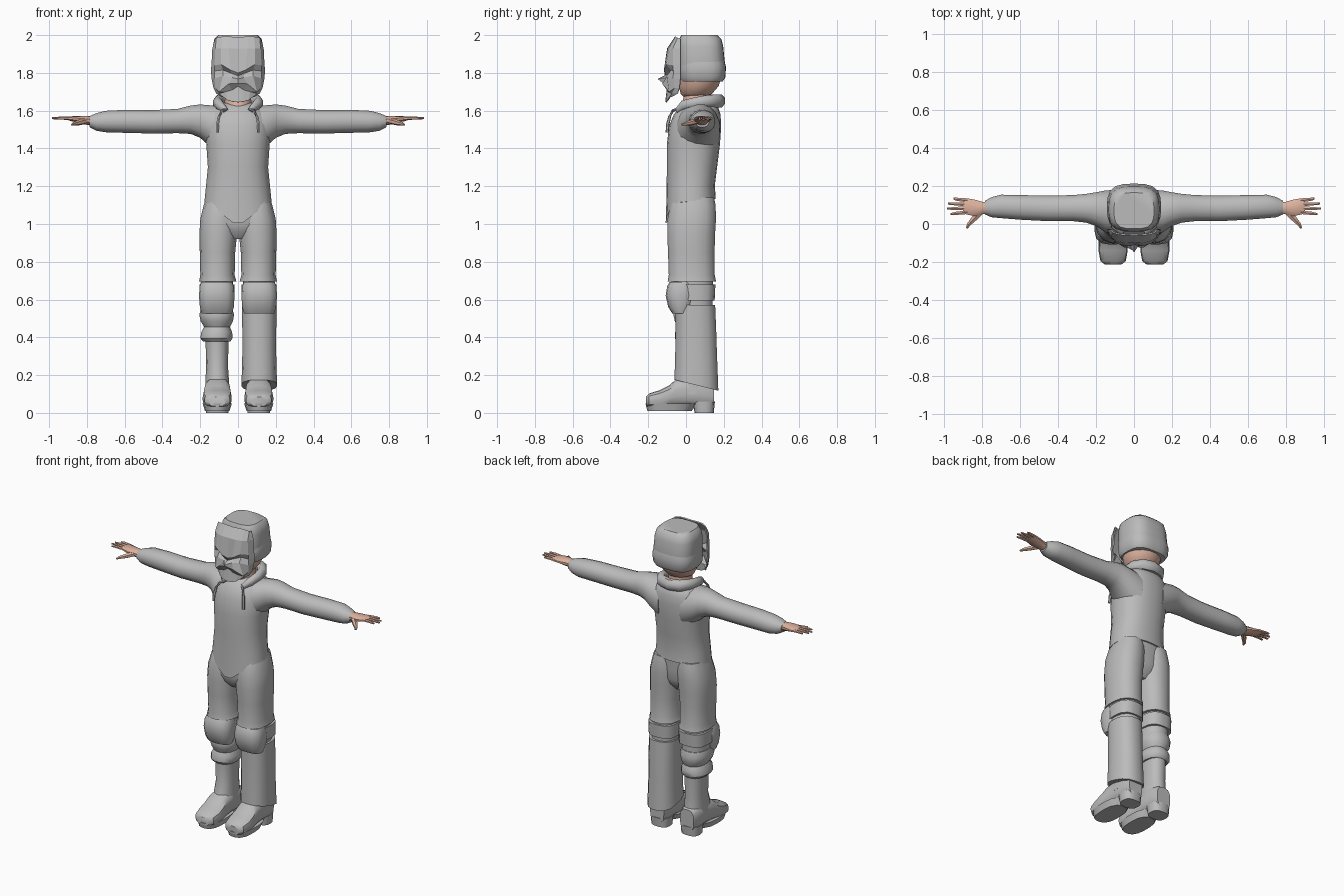
import bpy, bmesh, math
from mathutils import Vector


def material(name, rgb):
    m = bpy.data.materials.new(name)
    m.diffuse_color = (*rgb, 1)
    return m


GREY = material("cloth_grey", (0.5, 0.5, 0.5))
SKIN = material("skin", (0.72, 0.44, 0.34))


def finish(name, bm, mat, angle=40):
    bmesh.ops.recalc_face_normals(bm, faces=bm.faces)
    me = bpy.data.meshes.new(name)
    bm.to_mesh(me)
    bm.free()
    ob = bpy.data.objects.new(name, me)
    bpy.context.collection.objects.link(ob)
    me.materials.append(mat)
    if angle:
        bpy.ops.object.select_all(action='DESELECT')
        ob.select_set(True)
        bpy.context.view_layer.objects.active = ob
        bpy.ops.object.shade_smooth_by_angle(angle=math.radians(angle))
    return ob


def skin_rings(bm, rings):
    vs = [[bm.verts.new(p) for p in r] for r in rings]
    n = len(vs[0])
    for a, b in zip(vs, vs[1:]):
        for i in range(n):
            j = (i + 1) % n
            bm.faces.new((a[i], a[j], b[j], b[i]))
    bm.faces.new(vs[0])
    bm.faces.new(vs[-1])


def loft(name, rings, mat=GREY, axis="z", s=1, n=16, e=2.4, warp=None, angle=40):
    """Rings are (position on axis, min, max, min, max) of the cross-section."""
    out = []
    for t, a0, a1, b0, b1 in rings:
        ring = []
        for i in range(n):
            u = 2 * math.pi * (i + 0.5) / n
            c, d = math.cos(u), math.sin(u)
            k = (abs(c) ** e + abs(d) ** e) ** (-1 / e)
            a = (a0 + a1) / 2 + (a1 - a0) / 2 * c * k
            b = (b0 + b1) / 2 + (b1 - b0) / 2 * d * k
            p = Vector({"z": (a, b, t), "x": (t, a, b), "y": (a, t, b)}[axis])
            if warp:
                p.z += warp(p)
            p.x *= s
            ring.append(p)
        out.append(ring)
    bm = bmesh.new()
    skin_rings(bm, out)
    return finish(name, bm, mat, angle)


def tube(name, pts, radii, mat=GREY, s=1, n=8, flat=1.0):
    """Round tube along points; flat scales its height."""
    pts = [Vector(p) for p in pts]
    out = []
    for i, p in enumerate(pts):
        d = (pts[min(i + 1, len(pts) - 1)] - pts[max(i - 1, 0)]).normalized()
        ref = Vector((0, 0, 1)) if abs(d.z) < 0.85 else Vector((0, 1, 0))
        side = d.cross(ref).normalized()
        up = side.cross(d)
        ring = []
        for k in range(n):
            u = 2 * math.pi * (k + 0.5) / n
            q = p + radii[i] * (side * math.cos(u) + up * math.sin(u) * flat)
            ring.append((q.x * s, q.y, q.z))
        out.append(ring)
    bm = bmesh.new()
    skin_rings(bm, out)
    return finish(name, bm, mat, 50)


# Sweatshirt: hem dips to a point at the front
def hem(p):
    fade = max(0, (1.25 - p.z) / 0.13)
    dip = 0.12 * max(0, 1 - abs(p.x) / 0.16) if p.y < 0.02 else 0
    return fade * (0.1 * (p.y - 0.02) - dip)


loft("sweatshirt", [
    (1.12, -.178, .178, -.108, .158), (1.2, -.17, .17, -.103, .153),
    (1.3, -.16, .16, -.102, .165), (1.42, -.168, .168, -.102, .18),
    (1.52, -.175, .175, -.09, .187), (1.58, -.165, .165, -.065, .183),
    (1.62, -.13, .13, -.03, .17), (1.64, -.09, .09, 0, .15)], n=24, warp=hem)

# Hips
loft("hips", [
    (.92, -.06, .06, -.05, .09), (.96, -.13, .13, -.085, .125), (1.0, -.18, .18, -.095, .14),
    (1.07, -.185, .185, -.1, .145), (1.15, -.17, .17, -.095, .15)], n=24)

# Head, neck and helmet
loft("head", [
    (1.67, -.05, .05, -.01, .1), (1.69, -.085, .085, -.03, .14), (1.73, -.11, .11, -.04, .175),
    (1.78, -.125, .125, -.04, .19), (1.85, -.125, .125, -.035, .19)], SKIN, e=2)
loft("neck", [
    (1.57, -.085, .085, -.045, .14), (1.61, -.075, .075, -.025, .135),
    (1.7, -.068, .068, -.01, .13)], SKIN, e=2)
loft("helmet", [
    (1.78, -.13, .13, -.035, .2), (1.86, -.137, .137, -.04, .205), (1.94, -.133, .133, -.04, .197),
    (1.98, -.125, .125, -.035, .187), (2.0, -.105, .105, -.025, .165)], n=24, e=3.2)
loft("helmet_band", [
    (1.755, -.125, .125, -.025, .195), (1.775, -.138, .138, -.035, .208),
    (1.83, -.142, .142, -.037, .212), (1.86, -.136, .136, -.033, .205)], n=24, e=3.2)

# Faceted mask: half rows from centre to edge, mirrored
MASK = [
    [(0, -.06, 1.99), (.05, -.058, 1.992), (.085, -.055, 1.992), (.115, -.045, 1.985), (.122, -.03, 1.98)],
    [(0, -.1, 1.93), (.05, -.098, 1.93), (.09, -.09, 1.93), (.12, -.07, 1.93), (.136, -.03, 1.93)],
    [(0, -.11, 1.80), (.04, -.117, 1.815), (.09, -.104, 1.845), (.125, -.07, 1.84), (.14, -.03, 1.85)],
    [(0, -.112, 1.785), (.035, -.09, 1.798), (.08, -.08, 1.815), (.125, -.067, 1.81), (.143, -.03, 1.81)],
    [(0, -.15, 1.768), (.03, -.105, 1.775), (.08, -.102, 1.785), (.125, -.068, 1.77), (.14, -.03, 1.77)],
    [(0, -.12, 1.745), (.05, -.125, 1.742), (.1, -.09, 1.70), (.12, -.06, 1.72), (.13, -.035, 1.72)],
    [(0, -.1, 1.73), (.03, -.1, 1.71), (.065, -.095, 1.7), (.1, -.075, 1.69), (.115, -.045, 1.69)],
    [(0, -.11, 1.645), (.03, -.108, 1.648), (.055, -.1, 1.655), (.075, -.09, 1.67), (.09, -.07, 1.675)]]
bm = bmesh.new()
grid = [[bm.verts.new((-x, y, z)) for x, y, z in r[:0:-1]] + [bm.verts.new(p) for p in r] for r in MASK]
for a, b in zip(grid, grid[1:]):
    for i in range(8):
        bm.faces.new((a[i], b[i], b[i + 1], a[i + 1]))
mask = finish("mask", bm, GREY, 0)
thick = mask.modifiers.new("thickness", 'SOLIDIFY')
thick.thickness = 0.008
thick.offset = -1

# Hood lying around the neck
half = [(.065, -.045, 1.6), (.098, -.01, 1.63), (.108, .05, 1.642), (.1, .11, 1.65), (.065, .16, 1.652)]
path = half + [(0, .178, 1.652)] + [(-x, y, z) for x, y, z in half[::-1]]
tube("hood", path, [.014, .024, .027, .03, .032, .032, .032, .03, .027, .024, .014], flat=1.15)

for s, side in ((1, "left"), (-1, "right")):
    # Sleeve
    loft("sleeve_" + side, [
        (.08, -.06, .182, 1.36, 1.625), (.15, -.045, .178, 1.41, 1.63), (.2, -.012, .168, 1.455, 1.634),
        (.25, .006, .16, 1.476, 1.628), (.32, .014, .153, 1.48, 1.61), (.45, .014, .15, 1.478, 1.604),
        (.6, .022, .153, 1.482, 1.605), (.7, .03, .155, 1.485, 1.6), (.75, .035, .142, 1.493, 1.587),
        (.785, .05, .122, 1.512, 1.572)], axis="x", s=s, e=2.2)
    # Hand
    loft("palm_" + side, [
        (.76, .055, .115, 1.52, 1.57), (.8, .05, .118, 1.525, 1.573), (.84, .04, .13, 1.535, 1.572),
        (.885, .05, .137, 1.545, 1.57), (.9, .055, .135, 1.55, 1.565)], SKIN, "x", s, n=10)
    for name, y0, y1, tip in (("index", .062, .052, .965), ("middle", .083, .081, .985),
                              ("ring", .104, .107, .978), ("little", .125, .134, .95)):
        tube(f"{name}_finger_{side}", [(.875, y0, 1.558), (.93, (y0 + y1) / 2, 1.561), (tip, y1, 1.56)],
             [.011, .010, .006], SKIN, s, 6, .85)
    tube("thumb_" + side, [(.81, .06, 1.545), (.845, .025, 1.536), (.87, -.002, 1.53), (.88, -.022, 1.526)],
         [.018, .016, .011, .006], SKIN, s, 6, .9)
    # Hood string
    tube("hood_string_" + side, [(.065, -.05, 1.607), (.085, -.07, 1.6), (.1, -.086, 1.57), (.108, -.096, 1.53),
                                 (.11, -.1, 1.485)], [.007, .008, .008, .009, .008], GREY, s, 6)
    # Upper trouser leg
    loft("trouser_thigh_" + side, [
        (.695, .008, .207, -.098, .16), (.73, .017, .2, -.092, .153), (.85, .014, .203, -.096, .152),
        (.95, .004, .205, -.1, .155), (1.03, 0, .2, -.098, .16), (1.1, .002, .182, -.085, .157),
        (1.14, .01, .17, -.07, .15)], s=s, e=2.5)
    # Knee, pad and strap
    loft("knee_" + side, [(.5, .03, .19, -.05, .14), (.72, .025, .195, -.08, .145)], s=s)
    loft("knee_pad_" + side, [
        (.525, .032, .192, -.072, .02), (.56, .022, .202, -.094, .04), (.62, .018, .207, -.108, .055),
        (.67, .022, .203, -.1, .055), (.692, .03, .195, -.088, .045)], s=s, e=3)
    loft("knee_strap_" + side, [(.595, .018, .204, -.05, .152), (.68, .018, .204, -.05, .156)], s=s, e=3)
    # Boot: shaft, foot, sole and heel
    loft("boot_shaft_" + side, [
        (.1, .045, .175, -.07, .145), (.18, .048, .172, -.055, .135), (.24, .052, .17, -.035, .13),
        (.4, .05, .172, -.04, .135)], s=s)
    loft("boot_foot_" + side, [
        (-.212, .065, .155, .035, .085), (-.195, .043, .177, .03, .103), (-.14, .033, .187, .03, .12),
        (-.09, .036, .184, .03, .145), (-.05, .04, .178, .03, .18), (.02, .045, .174, .035, .19),
        (.1, .045, .174, .03, .19), (.148, .06, .16, .03, .17)], axis="y", s=s, e=3.2)
    loft("boot_sole_" + side, [(.01, .045, .175, -.205, .03), (.05, .032, .188, -.215, .06)], s=s, e=2.8)
    loft("boot_heel_" + side, [(0, .05, .17, .045, .147), (.06, .046, .174, .035, .153)], s=s, e=3)

# Long flared trouser leg on one side
loft("long_trouser_leg", [
    (.16, .018, .207, -.062, .172), (.3, .022, .203, -.058, .165), (.45, .022, .203, -.055, .16),
    (.57, .02, .205, -.055, .155)], e=2.6, warp=lambda p: -.25 * p.y if p.z < .2 else 0)

# Rolled cuff on the other side
loft("rolled_cuff", [
    (.378, .04, .185, -.045, .135), (.395, .028, .2, -.06, .15), (.425, .03, .196, -.06, .152),
    (.455, .042, .18, -.045, .138), (.485, .026, .198, -.06, .152), (.52, .02, .206, -.068, .155),
    (.555, .03, .195, -.055, .145)], s=-1)
